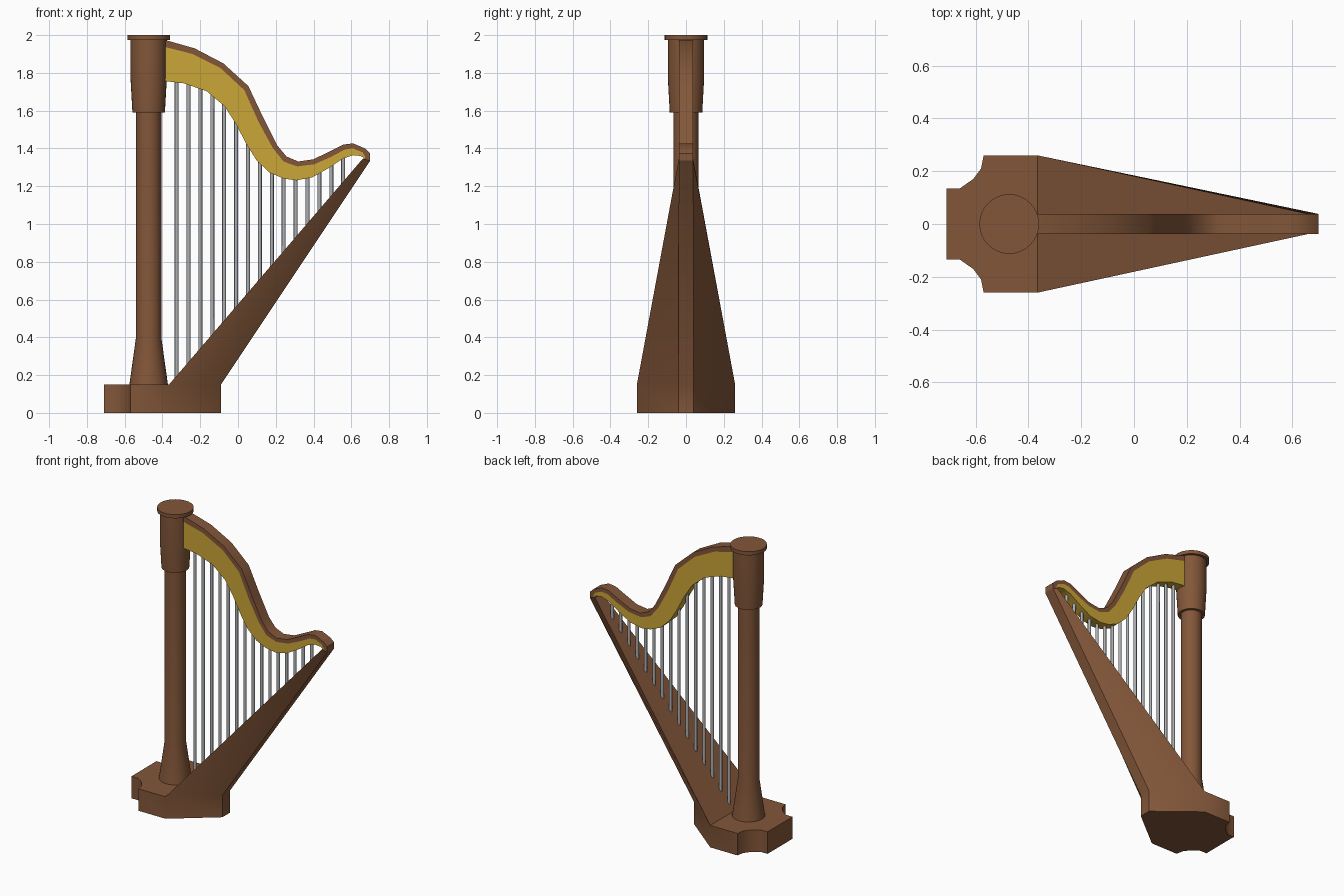
import bpy, bmesh, math

if "Cube" in bpy.data.objects:
    bpy.data.objects.remove(bpy.data.objects["Cube"])


def material(name, rgb):
    m = bpy.data.materials.new(name)
    m.diffuse_color = (*rgb, 1)
    m.use_nodes = True
    m.node_tree.nodes["Principled BSDF"].inputs["Base Color"].default_value = m.diffuse_color
    return m


WOOD = material("brown_wood", (0.225, 0.094, 0.041))
GOLD = material("gold", (0.60, 0.38, 0.04))
STEEL = material("string_grey", (0.42, 0.43, 0.45))


def finish(bm, name, mats, angle=40):
    bmesh.ops.recalc_face_normals(bm, faces=bm.faces)
    me = bpy.data.meshes.new(name)
    bm.to_mesh(me)
    bm.free()
    for m in mats:
        me.materials.append(m)
    ob = bpy.data.objects.new(name, me)
    bpy.context.collection.objects.link(ob)
    bpy.ops.object.select_all(action='DESELECT')
    ob.select_set(True)
    bpy.context.view_layer.objects.active = ob
    bpy.ops.object.shade_smooth_by_angle(angle=math.radians(angle))
    return ob


# Base and tapering soundbox in one body
H = 0.15
half = [(-0.71, 0.135), (-0.66, 0.135), (-0.61, 0.17), (-0.58, 0.21),
        (-0.57, 0.26), (-0.365, 0.26), (-0.09, 0.04)]
outline = half + [(x, -y) for x, y in reversed(half)]
bm = bmesh.new()
low = [bm.verts.new((x, y, 0)) for x, y in outline]
top = [bm.verts.new((x, y, H)) for x, y in outline]
n = len(outline)
bm.faces.new(low)
for i in range(n):
    j = (i + 1) % n
    bm.faces.new((low[i], low[j], top[j], top[i]))
bm.faces.new(top[:6] + top[8:])
foot = [top[5], top[6], top[7], top[8]]
tip = [bm.verts.new(p) for p in ((0.66, 0.038, 1.345), (0.70, 0.038, 1.335),
                                 (0.70, -0.038, 1.335), (0.66, -0.038, 1.345))]
for i in range(4):
    j = (i + 1) % 4
    bm.faces.new((foot[i], foot[j], tip[j], tip[i]))
bm.faces.new(tip)
finish(bm, "base_and_soundbox", [WOOD])

# Turned column with flared foot, capital and top disc
profile = [(0.102, H), (0.067, 0.40), (0.067, 1.59), (0.086, 1.59),
           (0.096, 1.77), (0.096, 1.975), (0.113, 1.975), (0.113, 2.0)]
SEG = 32
bm = bmesh.new()
rings = [[bm.verts.new((-0.473 + r * math.cos(2 * math.pi * k / SEG),
                        r * math.sin(2 * math.pi * k / SEG), z))
          for k in range(SEG)] for r, z in profile]
for a, b in zip(rings, rings[1:]):
    for k in range(SEG):
        m = (k + 1) % SEG
        bm.faces.new((a[k], a[m], b[m], b[k]))
bm.faces.new(rings[0])
bm.faces.new(rings[-1])
finish(bm, "column", [WOOD])

# Curved neck: stations of (outer, brown/gold border, inner) points in x, z
stations = [
    (-.43, 1.98, -.43, 1.945, -.43, 1.76),
    (-.382, 1.973, -.382, 1.936, -.382, 1.756),
    (-.23, 1.93, -.24, 1.90, -.287, 1.745),
    (-.077, 1.85, -.092, 1.825, -.166, 1.703),
    (.055, 1.73, .034, 1.708, -.071, 1.623),
    (.095, 1.645, .073, 1.62, -.013, 1.533),
    (.135, 1.56, .113, 1.533, .045, 1.422),
    (.208, 1.416, .182, 1.406, .098, 1.337),
    (.256, 1.358, .24, 1.332, .166, 1.273),
    (.285, 1.345, .275, 1.318, .24, 1.241),
    (.319, 1.331, .314, 1.305, .309, 1.231),
    (.398, 1.342, .403, 1.316, .393, 1.247),
    (.477, 1.38, .488, 1.353, .477, 1.294),
    (.556, 1.42, .567, 1.395, .556, 1.347),
    (.609, 1.427, .609, 1.40, .61, 1.364),
    (.672, 1.40, .660, 1.379, .65, 1.360),
    (.70, 1.374, .672, 1.358, .663, 1.352),
    (.70, 1.335, .670, 1.342, .664, 1.344)]
W = 0.038
bm = bmesh.new()
rings = []
for s in stations:
    pts = [(s[0], s[1]), (s[2], s[3]), (s[4], s[5])]
    rings.append([bm.verts.new((x, -W, z)) for x, z in pts] +
                 [bm.verts.new((x, W, z)) for x, z in reversed(pts)])
for a, b in zip(rings, rings[1:]):
    for k in range(6):
        m = (k + 1) % 6
        f = bm.faces.new((a[k], a[m], b[m], b[k]))
        f.material_index = 1 if k in (1, 2, 3) else 0
bm.faces.new(rings[0])
bm.faces.new(rings[-1])
finish(bm, "neck", [WOOD, GOLD])


# Strings from soundboard to the underside of the neck
def under_neck(x):
    for a, b in zip(stations, stations[1:]):
        if a[4] <= x <= b[4]:
            return a[5] + (b[5] - a[5]) * (x - a[4]) / (b[4] - a[4])


bm = bmesh.new()
for i in range(15):
    x = -0.325 + i * 0.063
    z0 = H + 1.166 * (x + 0.365) - 0.015
    z1 = under_neck(x) + 0.015
    new = bmesh.ops.create_cone(bm, cap_ends=True, segments=8, radius1=0.0105,
                                radius2=0.0105, depth=z1 - z0)["verts"]
    bmesh.ops.translate(bm, verts=new, vec=(x, 0, (z0 + z1) / 2))
finish(bm, "strings", [STEEL], 50)
